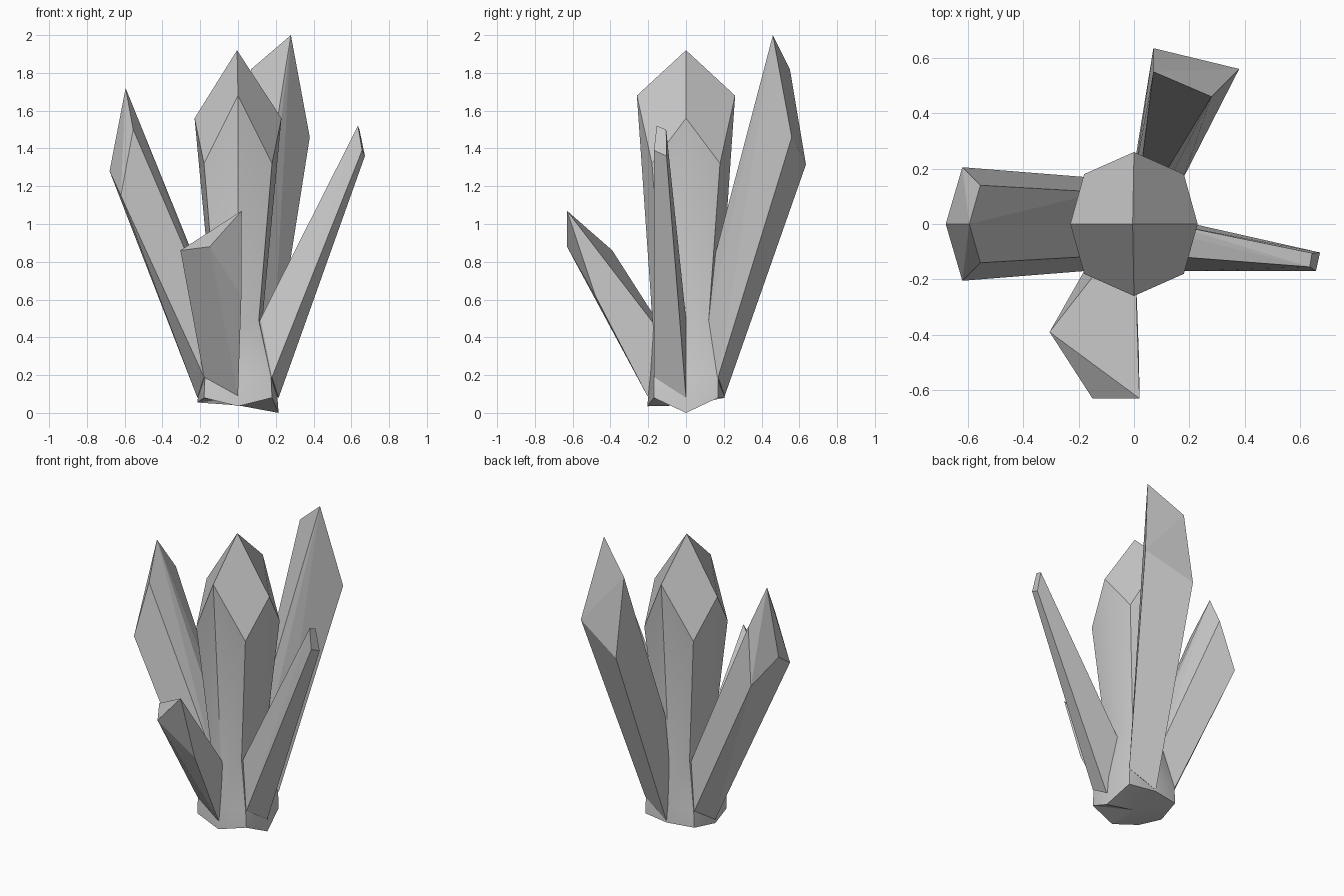
import bpy, bmesh
from math import radians

if "Cube" in bpy.data.objects:
    bpy.data.objects.remove(bpy.data.objects["Cube"])


def finish(name, bm, smooth=False):
    bmesh.ops.recalc_face_normals(bm, faces=bm.faces[:])
    mesh = bpy.data.meshes.new(name)
    bm.to_mesh(mesh)
    bm.free()
    ob = bpy.data.objects.new(name, mesh)
    bpy.context.collection.objects.link(ob)
    if smooth:
        bpy.ops.object.select_all(action='DESELECT')
        ob.select_set(True)
        bpy.context.view_layer.objects.active = ob
        bpy.ops.object.shade_smooth_by_angle(angle=radians(25))
    return ob


def octagon(bm, x, c, y, zs):
    """Eight-sided ring: x / y reach, corner reach c=(cx, cy), z per vertex."""
    cx, cy = c
    pts = [(x, 0), (cx, cy), (0, y), (-cx, cy), (-x, 0), (-cx, -cy), (0, -y), (cx, -cy)]
    return [bm.verts.new((px, py, z)) for (px, py), z in zip(pts, zs)]


def levels(zx, zc, zy):
    return [zx, zc, zy, zc] * 2


# Central column: flared foot, narrow waist, wide shoulder, pointed top
bm = bmesh.new()
rings = [
    octagon(bm, 0.215, (0.18, 0.17), 0.205, [0.0, 0.08, 0.08, 0.08, 0.055, 0.08, 0.035, 0.08]),
    octagon(bm, 0.20, (0.175, 0.17), 0.19, levels(0.19, 0.19, 0.19)),
    octagon(bm, 0.13, (0.11, 0.12), 0.175, levels(0.50, 0.49, 0.45)),
    octagon(bm, 0.23, (0.18, 0.18), 0.26, levels(1.56, 1.32, 1.68)),
]
for lo, hi in zip(rings, rings[1:]):
    for i in range(8):
        j = (i + 1) % 8
        bm.faces.new((lo[i], lo[j], hi[j], hi[i]))
apex = bm.verts.new((-0.005, 0, 1.92))
foot = bm.verts.new((0, 0, 0.04))
top, bottom = rings[-1], rings[0]
for i in range(0, 8, 2):
    # each top facet is a kite spanning two sides
    bm.faces.new((top[i], top[i + 1], top[(i + 2) % 8], apex))
for i in range(8):
    bm.faces.new((bottom[(i + 1) % 8], bottom[i], foot))
finish("central_crystal", bm, smooth=True)


def crystal(name, tip, root):
    """Convex leaning crystal from tip points down to root points inside the column."""
    bm = bmesh.new()
    for p in tip + root + [(0, 0, 0.25)]:
        bm.verts.new(p)
    out = bmesh.ops.convex_hull(bm, input=bm.verts[:])
    loose = [v for v in bm.verts if not v.link_faces]
    bmesh.ops.delete(bm, geom=loose, context='VERTS')
    bmesh.ops.dissolve_limit(bm, angle_limit=radians(4), verts=bm.verts[:], edges=bm.edges[:])
    finish(name, bm)


# Four leaning side crystals
crystal("left_crystal",
        [(-0.595, 0, 1.72), (-0.555, 0.14, 1.5), (-0.555, -0.14, 1.5),
         (-0.62, 0.205, 1.15), (-0.62, -0.205, 1.15), (-0.68, 0, 1.28)],
        [(-0.12, 0.115, 0.49), (-0.12, -0.115, 0.49),
         (-0.18, 0.17, 0.19), (-0.18, -0.17, 0.19), (-0.215, 0, 0.08)])
crystal("right_crystal",
        [(0.635, -0.155, 1.52), (0.643, -0.105, 1.5),
         (0.657, -0.17, 1.39), (0.672, -0.103, 1.36)],
        [(0.12, -0.115, 0.5), (0.13, 0, 0.5), (0.18, -0.17, 0.19), (0.215, 0, 0.08)])
crystal("back_crystal",
        [(0.28, 0.46, 2.0), (0.07, 0.55, 1.82), (0.07, 0.635, 1.315), (0.38, 0.56, 1.46)],
        [(0.11, 0.12, 0.49), (0, 0.165, 0.49), (0.18, 0.17, 0.19), (0, 0.205, 0.09)])
crystal("front_crystal",
        [(0.02, -0.63, 1.07), (-0.305, -0.39, 0.86),
         (-0.15, -0.63, 0.88), (0.018, -0.48, 0.62)],
        [(0, -0.17, 0.4), (-0.12, -0.14, 0.47), (-0.18, -0.17, 0.19), (0, -0.205, 0.09)])
